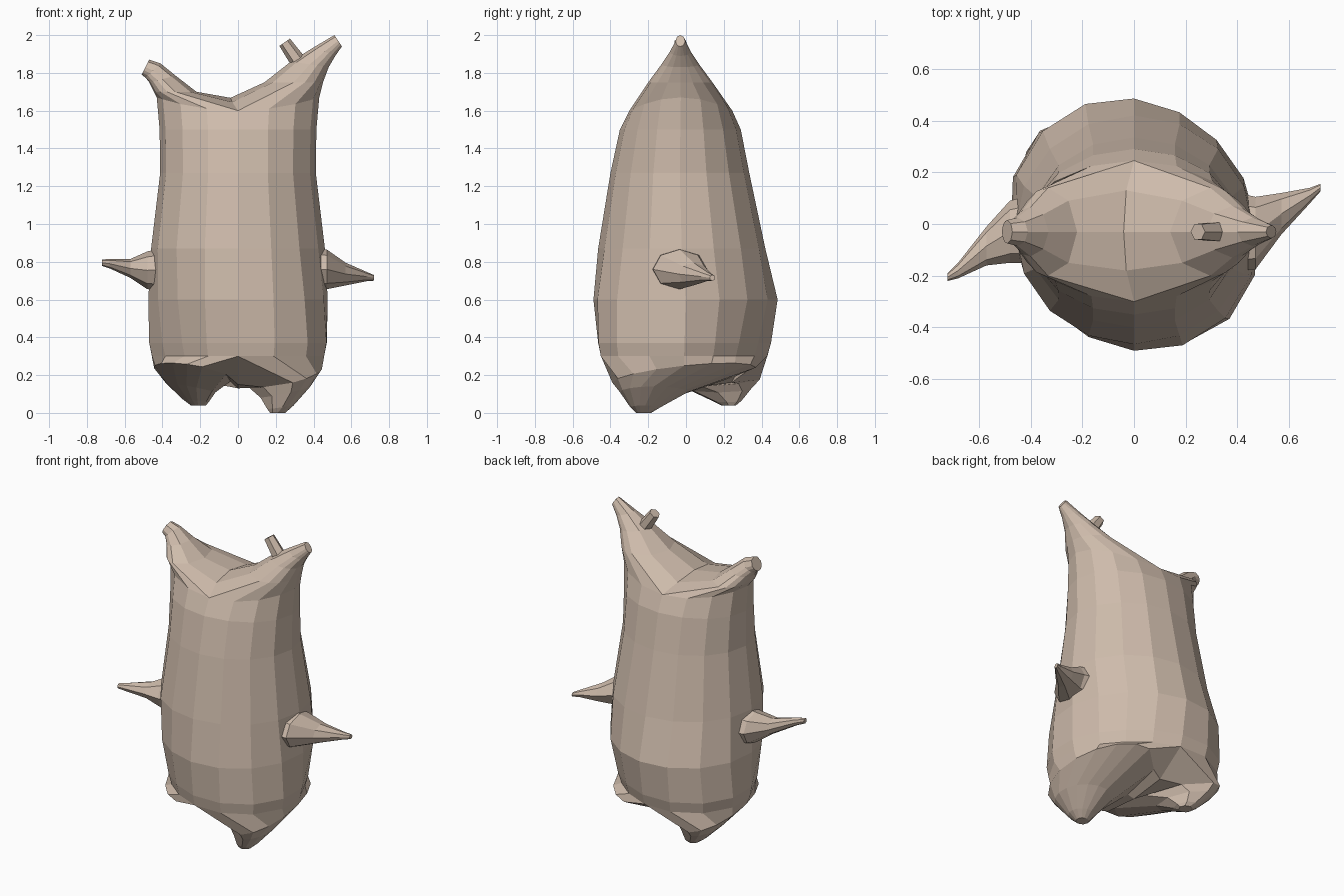
import bpy, bmesh
from math import sin, cos, pi, radians
from mathutils import Vector as V

if "Cube" in bpy.data.objects:
    bpy.data.objects.remove(bpy.data.objects["Cube"])

mat = bpy.data.materials.new("tan")
mat.diffuse_color = (0.62, 0.50, 0.41, 1)
mat.use_nodes = True
mat.node_tree.nodes["Principled BSDF"].inputs["Base Color"].default_value = mat.diffuse_color


def finish(bm, name):
    bmesh.ops.recalc_face_normals(bm, faces=bm.faces)
    me = bpy.data.meshes.new(name)
    bm.to_mesh(me)
    bm.free()
    me.materials.append(mat)
    ob = bpy.data.objects.new(name, me)
    bpy.context.collection.objects.link(ob)
    return ob


def bridge(bm, a, b):
    n = len(a)
    for i in range(n):
        j = (i + 1) % n
        bm.faces.new((a[i], a[j], b[j], b[i]))


def extend(bm, loop, rings):
    """Loft a loop through successive rings of points and cap the end."""
    for pts in rings:
        nxt = [bm.verts.new(p) for p in pts]
        if loop:
            bridge(bm, loop, nxt)
        else:
            bm.faces.new(nxt)
        loop = nxt
    bm.faces.new(loop)


# Half loop of the body (9 points) closed by 3 points across the middle
ANG = [radians(-90 + 22.5 * i) for i in range(9)] + [radians(a) for a in (135, 180, 225)]


def oval(c, u, w):
    return [V(c) + V(u) * cos(a) + V(w) * sin(a) for a in ANG]


# Body rings: z, half width, front y, back y, diagonal bulge, side lift
BODY = [(0.30, 0.455, -0.45, 0.43, 0.12, 0.0),
        (0.37, 0.47, -0.465, 0.45, 0.11, 0.0),
        (0.60, 0.475, -0.49, 0.485, 0.05, 0.0),
        (0.87, 0.46, -0.465, 0.42, 0.0, 0.0),
        (1.27, 0.412, -0.40, 0.335, 0.0, 0.0),
        (1.50, 0.415, -0.35, 0.29, 0.0, 0.0),
        (1.60, 0.43, -0.30, 0.245, 0.0, 0.07)]
bm = bmesh.new()
rings = []
for z, rx, yf, yb, k, lift in BODY:
    ring = []
    for i in range(16):
        t = -pi / 2 + i * pi / 8
        f = 1 - k * sin(2 * t)
        ring.append(bm.verts.new((rx * f * cos(t),
                                  (yf + yb) / 2 + (yb - yf) / 2 * f * sin(t),
                                  z + lift * cos(t) ** 2)))
    rings.append(ring)
for a, b in zip(rings, rings[1:]):
    bridge(bm, a, b)


def split(ring, mid):
    """Divide a ring into right and left loops sharing the middle points."""
    m = [bm.verts.new(p) for p in mid]          # listed back to front
    return ring[:9] + m, ring[8:] + ring[:1] + m[::-1]


# Head saddle and the two pointed ears: outer x,z, inner x,z, half depth
right, left = split(rings[-1], [(-0.03, 0.13, 1.645), (-0.04, -0.03, 1.668), (-0.03, -0.18, 1.645)])
EAR_R = [(0.45, 1.75, 0.14, 1.75, 0.17), (0.48, 1.83, 0.28, 1.86, 0.10),
         (0.515, 1.89, 0.40, 1.935, 0.055), (0.55, 1.94, 0.51, 2.0, 0.025)]
EAR_L = [(-0.445, 1.70, -0.22, 1.70, 0.17), (-0.47, 1.75, -0.33, 1.785, 0.095),
         (-0.49, 1.775, -0.41, 1.85, 0.055), (-0.51, 1.79, -0.47, 1.87, 0.045)]
for loop, ear, s in ((right, EAR_R, 1), (left, EAR_L, -1)):
    extend(bm, loop, [oval(((ax + bx) / 2, -0.03, (az + bz) / 2),
                           ((ax - bx) / 2, 0, (az - bz) / 2), (0, s * w, 0))
                      for ax, az, bx, bz, w in ear])

# Legs: right one steps forward, left one is its half-turn copy, slightly raised
right, left = split(rings[0], [(0, 0.24, 0.16), (0, 0, 0.13), (0, -0.24, 0.15)])
LEG = [((0.24, -0.01, 0.20), (0.20, 0, 0.05), (-0.05, 0.38, 0.04)),
       ((0.25, -0.17, 0.11), (0.13, 0, 0.03), (-0.03, 0.18, 0.0)),
       ((0.225, -0.215, 0.03), (0.07, 0, 0.01), (-0.01, 0.08, 0.0)),
       ((0.21, -0.225, 0.0), (0.04, 0, 0.0), (0, 0.04, 0.0))]
extend(bm, right, [oval(*r) for r in LEG])
extend(bm, left, [[V((-p.x, -p.y - 0.0, 0.04 + p.z * 0.85)) for p in oval(*r)] for r in LEG])
finish(bm, "body")

# Arms: ring centre x, y, z, half depth, half height
ARMS = {
    "right_arm": [(0.40, -0.03, 0.76, 0.15, 0.11), (0.47, -0.035, 0.76, 0.14, 0.105),
                  (0.57, 0.04, 0.735, 0.08, 0.06), (0.68, 0.11, 0.722, 0.03, 0.025),
                  (0.72, 0.14, 0.715, 0.015, 0.015)],
    "left_arm": [(-0.40, -0.02, 0.76, 0.13, 0.11), (-0.48, -0.03, 0.755, 0.12, 0.10),
                 (-0.57, -0.085, 0.765, 0.075, 0.05), (-0.68, -0.18, 0.79, 0.03, 0.025),
                 (-0.72, -0.205, 0.795, 0.015, 0.017)]}
for name, arm in ARMS.items():
    bm = bmesh.new()
    extend(bm, None, [[(x, y + ry * cos(i * pi / 4), z + rz * sin(i * pi / 4)) for i in range(8)]
                      for x, y, z, ry, rz in arm])
    finish(bm, name)

# Small stub horn on the taller ear
a, b = V((0.34, -0.03, 1.83)), V((0.247, -0.03, 1.962))
bm = bmesh.new()
bmesh.ops.create_cone(bm, cap_ends=True, segments=6, radius1=0.045, radius2=0.034, depth=(b - a).length)
horn = finish(bm, "stub_horn")
horn.location = (a + b) / 2
horn.rotation_euler = (b - a).to_track_quat('Z', 'Y').to_euler()
